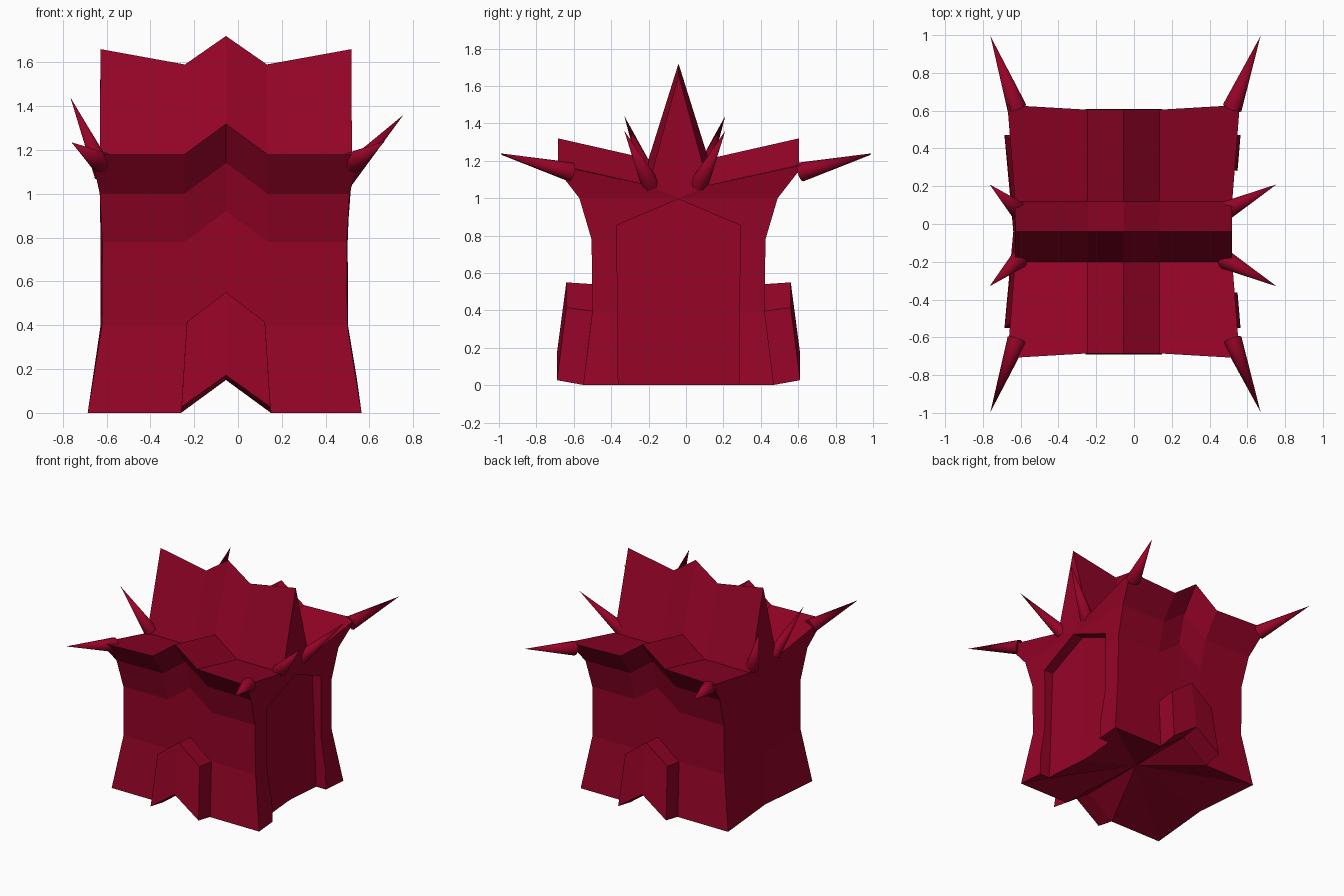
import bpy, bmesh
from mathutils import Vector

if "Cube" in bpy.data.objects:
    bpy.data.objects.remove(bpy.data.objects["Cube"])

CX, CY = -0.055, -0.04          # centre of the hut body
mat = bpy.data.materials.new("crimson")
mat.diffuse_color = (0.30, 0.001, 0.02, 1)
mat.use_nodes = True
mat.node_tree.nodes["Principled BSDF"].inputs["Base Color"].default_value = mat.diffuse_color


def make(name, verts, faces):
    bm = bmesh.new()
    vs = [bm.verts.new(v) for v in verts]
    for f in faces:
        bm.faces.new([vs[i] for i in f])
    bmesh.ops.recalc_face_normals(bm, faces=bm.faces)
    me = bpy.data.meshes.new(name)
    bm.to_mesh(me)
    bm.free()
    ob = bpy.data.objects.new(name, me)
    bpy.context.collection.objects.link(ob)
    me.materials.append(mat)
    return ob


# Rows from ground to ridge: y half, z, corner x half, inner x half, centre rise, corner y extra, inner z drop
ROWS = [
    (0.51, 0.00, 0.625, 0.205, 0.15, 0.00, 0.00),
    (0.46, 0.40, 0.560, 0.180, 0.15, 0.00, 0.00),
    (0.465, 0.78, 0.558, 0.190, 0.14, 0.00, 0.00),
    (0.52, 1.00, 0.570, 0.190, 0.14, 0.01, 0.00),
    (0.645, 1.18, 0.615, 0.190, 0.14, 0.025, 0.00),
    (0.16, 1.07, 0.575, 0.190, 0.14, 0.00, 0.00),
    (0.00, 1.66, 0.573, 0.187, 0.06, 0.00, 0.07),
]


def row_points(row, side):
    y, z, xo, xi, rise, extra, drop = row
    yc, yi = CY + side * (y + extra), CY + side * y
    cx = CX - 0.006 if z < 1.05 else CX      # walls sit a hair left of the ridge
    return [(cx - xo, yc, z), (CX - xi, yi, z - drop), (CX, yi, z + rise),
            (CX + xi, yi, z - drop), (cx + xo, yc, z)]


# Body: one sheet of chevron rows up the front and down the back
verts, faces = [], []
sheet = [row_points(r, -1) for r in ROWS] + [row_points(r, 1) for r in ROWS[-2::-1]]
for pts in sheet:
    verts += pts
last = len(sheet) - 1
for r in range(last):
    for c in range(4):
        a = r * 5 + c
        faces.append((a, a + 1, a + 6, a + 5))

# End walls, each dished at the foot by a middle column
foot = []
for col, s in ((0, -1), (4, 1)):
    base = len(verts)
    foot.append(base)
    for z, h in ((0, 0.58), (0.4, 0.568), (0.78, 0.568), (1.0, 0.572)):
        verts.append((CX - 0.004 + s * h, CY, z))
    for idx in (lambda r: r * 5 + col, lambda r: (last - r) * 5 + col):
        for r in range(3):
            faces.append((idx(r), idx(r + 1), base + r + 1, base + r))
        faces.append((idx(3), idx(4), idx(5), base + 3))
        faces.append((idx(5), idx(6), base + 3))

# Raised fan underneath
hub = len(verts)
verts.append((CX, CY, 0.15))
b = last * 5
loop = [0, 1, 2, 3, 4, foot[1], b + 4, b + 3, b + 2, b + 1, b, foot[0]]
for i, v in enumerate(loop):
    faces.append((v, loop[(i + 1) % len(loop)], hub))
body = make("hut_body", verts, faces)

# Recess cut in the right wall, with its back following the dished wall
outline = [(-0.32, -0.2), (0, -0.2), (0.32, -0.2), (0.33, 0.855), (0, 0.995), (-0.33, 0.855)]
inner_x = [0.475, 0.445, 0.475, 0.427, 0.433, 0.427]
cv = [(x, CY + y, z) for x, (y, z) in zip(inner_x, outline)]
cv += [(0.9, CY + y, z) for y, z in outline]
prism = [(0, 1, 4, 5), (1, 2, 3, 4), (6, 7, 10, 11), (7, 8, 9, 10)]
prism += [(i, (i + 1) % 6, (i + 1) % 6 + 6, i + 6) for i in range(6)]
cutter = make("recess_cutter", cv, prism)
cutter.hide_render = True
mod = body.modifiers.new("recess", 'BOOLEAN')
mod.operation = 'DIFFERENCE'
mod.solver = 'EXACT'
mod.object = cutter
bpy.context.view_layer.objects.active = body
bpy.ops.object.modifier_apply(modifier="recess")
bpy.data.objects.remove(cutter)
for v in body.data.vertices:     # bring the foot of the recess down to the ground
    if v.co.x > 0.35 and v.co.z < 0.12:
        v.co.z = 0

# Pointed porch blocks on the front and back: x, z, y half, rise of the outer face
arch = [(-0.205, 0, 0.51, 0.027), (0, 0.15, 0.51, 0.022), (0.205, 0, 0.51, 0.027),
        (0.18, 0.395, 0.46, 0.02), (0, 0.54, 0.46, 0.01), (-0.18, 0.395, 0.46, 0.02)]
for name, s in (("front_porch", -1), ("back_porch", 1)):
    pv = [(CX + x, CY + s * (y - 0.01), z) for x, z, y, up in arch]
    pv += [(CX + x * 0.99, CY + s * (y + 0.14), z + up) for x, z, y, up in arch]
    make(name, pv, prism)


# Horn spikes: cones from base to tip
def spike(name, base, tip, radius):
    base, tip = Vector(base), Vector(tip)
    d = tip - base
    bpy.ops.mesh.primitive_cone_add(vertices=12, radius1=radius, radius2=0, depth=d.length,
                                    location=(base + tip) / 2,
                                    rotation=d.to_track_quat('Z', 'Y').to_euler())
    ob = bpy.context.object
    ob.name = name
    ob.data.materials.append(mat)
    bpy.ops.object.shade_smooth_by_angle()


for end, s in (("front", -1), ("back", 1)):
    yi = -0.06 + s * 0.27       # inner tips
    yb = -0.06 + s * 0.13       # inner bases
    spike(end + "_left_corner_spike", (-0.62, s * 0.615, 1.14), (-0.76, s * 0.995, 1.235), 0.052)
    spike(end + "_right_corner_spike", (0.52, s * 0.615, 1.14), (0.67, s * 0.995, 1.24), 0.052)
    spike(end + "_left_gable_spike", (-0.61, yb, 1.09), (-0.765, yi, 1.44), 0.048)
    spike(end + "_right_gable_spike", (0.485, yb, 1.075), (0.755, yi, 1.36), 0.05)
